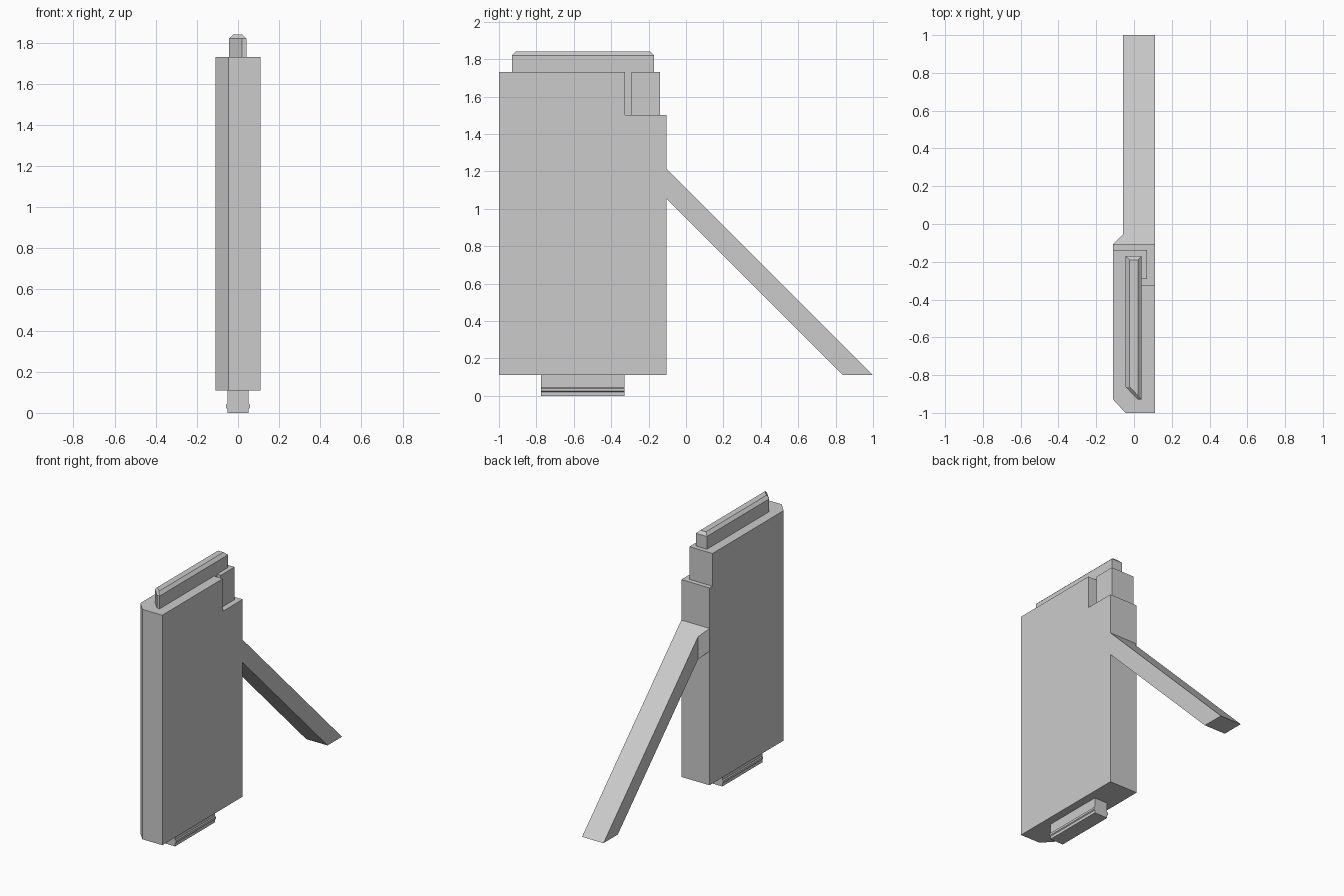
import bpy
import bmesh

cube = bpy.data.objects.get("Cube")
if cube:
    bpy.data.objects.remove(cube, do_unlink=True)

# Single plain grey
grey = bpy.data.materials.new("plain_grey")
grey.use_nodes = True
colour = (0.6, 0.6, 0.6, 1.0)
grey.diffuse_color = colour
grey.node_tree.nodes["Principled BSDF"].inputs["Base Color"].default_value = colour


def loft(name, rings):
    """Closed solid skinned through matching rings of points."""
    bm = bmesh.new()
    loops = [[bm.verts.new(p) for p in ring] for ring in rings]
    for a, b in zip(loops, loops[1:]):
        n = len(a)
        for i in range(n):
            j = (i + 1) % n
            bm.faces.new((a[i], a[j], b[j], b[i]))
    bm.faces.new(loops[0])
    bm.faces.new(loops[-1])
    bmesh.ops.recalc_face_normals(bm, faces=bm.faces[:])
    mesh = bpy.data.meshes.new(name)
    bm.to_mesh(mesh)
    bm.free()
    mesh.materials.append(grey)
    obj = bpy.data.objects.new(name, mesh)
    bpy.context.collection.objects.link(obj)
    return obj


def level(outline, z):
    return [(x, y, z) for x, y in outline]


BASE, STEP, TOP = 0.11, 1.5, 1.73
SIDE, BACK = 0.11, -0.105

# Tall slab with one chamfered front corner
outline = [(-SIDE, BACK), (SIDE, BACK), (SIDE, -1), (-0.045, -1), (-SIDE, -0.93)]
body = loft("body", [level(outline, BASE), level(outline, TOP)])

# Stepped notch at the upper back corner
notch = [(0.04, -0.325), (0.2, -0.325), (0.2, 0), (-0.2, 0),
         (-0.2, -0.138), (0.07, -0.138), (0.07, -0.292), (0.04, -0.292)]
cutter = loft("notch_cutter", [level(notch, STEP), level(notch, TOP + 0.1)])
cutter.hide_render = True
cut = body.modifiers.new("notch", "BOOLEAN")
cut.operation = "DIFFERENCE"
cut.solver = "EXACT"
cut.object = cutter
bpy.context.view_layer.objects.active = body
bpy.ops.object.modifier_apply(modifier=cut.name)
bpy.data.objects.remove(cutter, do_unlink=True)

# Top rail with bevelled upper rim
rail = [(-0.044, -0.17), (0.041, -0.17), (0.041, -0.93), (0.02, -0.93), (-0.044, -0.863)]
rim = [(-0.023, -0.19), (0.02, -0.19), (0.02, -0.91), (0.018, -0.905), (-0.023, -0.863)]
loft("top_rail", [level(rail, TOP), level(rail, 1.82), level(rim, 1.84)])

# Bottom tab with a thin rib along both long sides
half = [(0.052, BASE), (0.052, 0.045), (0.058, 0.04), (0.058, 0.025), (0.052, 0.02), (0.052, 0)]
section = half + [(-x, z) for x, z in reversed(half)]
loft("bottom_tab", [[(x, y, z) for x, z in section] for y in (-0.775, -0.33)])

# Sloping prop leg, flared where it meets the slab
LEG = -0.057


def leg_ring(height):
    tip = BACK + height - BASE
    plan = [(SIDE, BACK), (SIDE, tip), (LEG, tip), (LEG, BACK + 0.053), (-SIDE, BACK)]
    return [(x, y, height - (y - BACK)) for x, y in plan]


loft("prop_leg", [leg_ring(1.055), leg_ring(1.215)])
